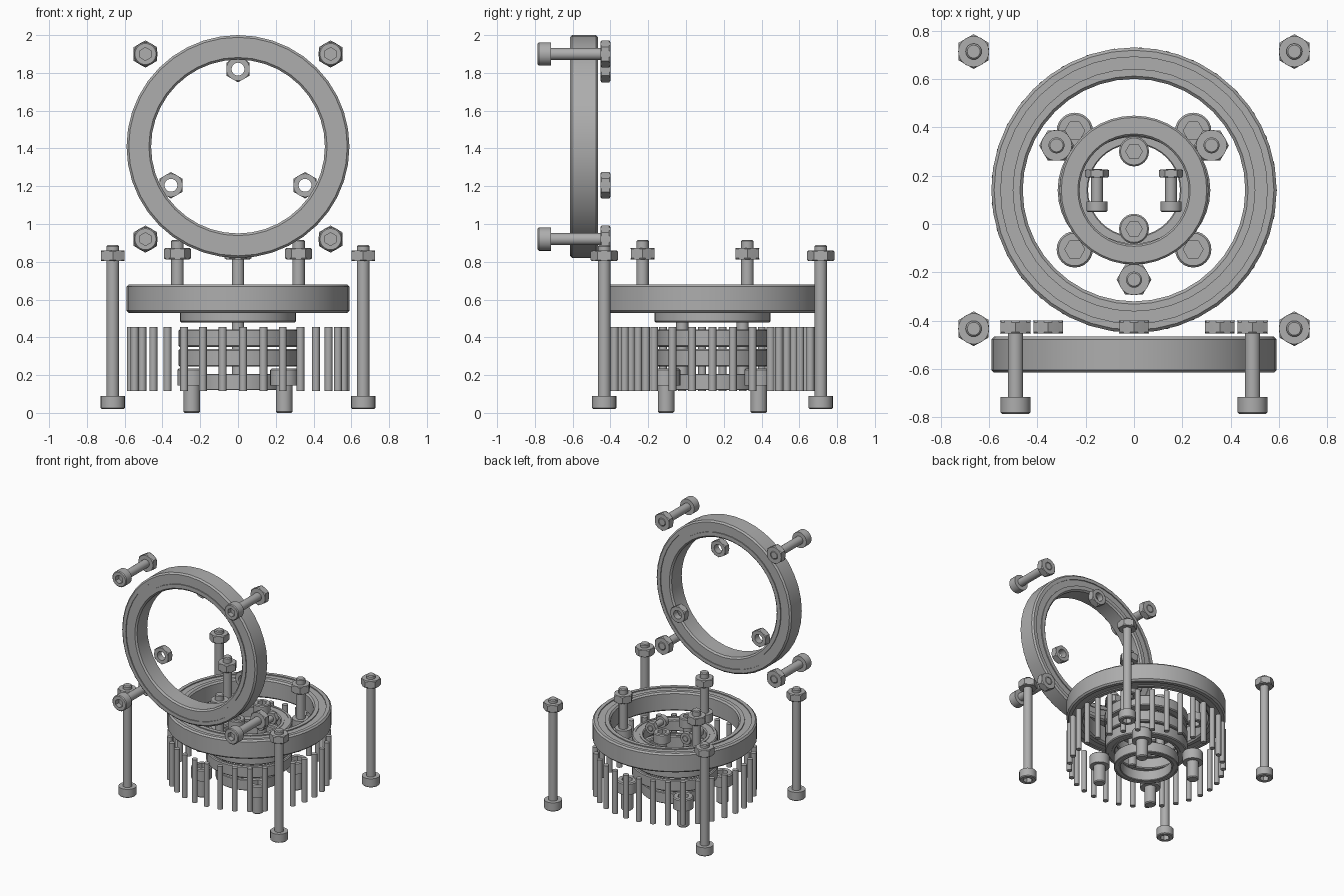
import bpy, bmesh, math
from mathutils import Matrix, Vector

cube = bpy.data.objects.get("Cube")
if cube:
    bpy.data.objects.remove(cube, do_unlink=True)

steel = bpy.data.materials.new("grey_steel")
steel.use_nodes = True
GREY = (0.42, 0.42, 0.42, 1)
steel.diffuse_color = GREY
steel.node_tree.nodes["Principled BSDF"].inputs["Base Color"].default_value = GREY

UP, DOWN, BACK = 0, math.pi, -math.pi / 2   # tilt about x of the part axis
CY = 0.14                                   # y of the gearbox axis
TURN = 2 * math.pi / 3


def lathe(name, profile, loc, tilt=UP, segs=24, spin=0, scale=(1, 1), closed=True):
    """Spin (radius, height[, hex]) points; hex points follow a hexagon."""
    bm = bmesh.new()
    rings = []
    for point in profile:
        ring = []
        for i in range(segs):
            a = 2 * math.pi * i / segs
            r = point[0]
            if len(point) > 2:
                sixth = math.pi / 3
                r *= math.cos(sixth / 2) / math.cos(a % sixth - sixth / 2)
            ring.append(bm.verts.new((r * math.cos(a + spin) * scale[0],
                                      r * math.sin(a + spin) * scale[1], point[1])))
        rings.append(ring)
    pairs = list(zip(rings, rings[1:]))
    if closed:
        pairs.append((rings[-1], rings[0]))
    for low, high in pairs:
        for i in range(segs):
            j = (i + 1) % segs
            bm.faces.new((low[i], low[j], high[j], high[i]))
    bmesh.ops.remove_doubles(bm, verts=bm.verts, dist=1e-5)
    bmesh.ops.recalc_face_normals(bm, faces=bm.faces)
    mesh = bpy.data.meshes.new(name)
    bm.to_mesh(mesh)
    bm.free()
    mesh.materials.append(steel)
    obj = bpy.data.objects.new(name, mesh)
    obj.matrix_world = Matrix.Translation(Vector(loc)) @ Matrix.Rotation(tilt, 4, 'X')
    bpy.context.collection.objects.link(obj)
    return obj


def bearing(name, inner, outer, width, loc, tilt=UP, segs=40, scale=(1, 1)):
    """Two races with a shallow recessed shield on each face."""
    w = outer - inner
    c, d = w * 0.09, width * 0.05
    a, b = inner + w * 0.32, outer - w * 0.3
    half = [(inner, c), (inner + c, 0), (a, 0), (a, d), (b, d), (b, 0),
            (outer - c, 0), (outer, c)]
    profile = half + [(r, width - z) for r, z in reversed(half)]
    return lathe(name, profile, loc, tilt, segs, scale=scale)


def bolt(name, loc, tilt, length, shaft, head, height, spin=0):
    """Socket head bolt running from its head end to its tip."""
    c, s = head * 0.1, head * 0.55
    lathe(name, [(0, height * 0.55), (s, height * 0.55, 1), (s, 0, 1), (head - c, 0),
                 (head, c), (head, height), (shaft, height), (shaft, length - c),
                 (shaft - c, length), (0, length)], loc, tilt, spin=spin, closed=False)


def nut(name, loc, tilt, radius, hole, height, spin=0):
    flat, c = radius * 0.88, radius * 0.09
    lathe(name, [(hole, 0), (flat, 0), (radius, c, 1), (radius, height - c, 1),
                 (flat, height), (hole, height)], loc, tilt, spin=spin)


# Large bearings, one upright and one lying flat
bearing("upright_bearing", 0.46, 0.59, 0.15, (0, -0.615, 1.41), BACK)
bearing("output_bearing", 0.46, 0.59, 0.15, (0, CY, 0.53))

# Central bearings; the middle pair is squeezed to an oval
bearing("top_bearing", 0.225, 0.308, 0.09, (0, CY, 0.478))
for n, z in enumerate((0.245, 0.35)):
    bearing(f"oval_bearing_{n}", 0.232, 0.308, 0.092, (0, CY, z), scale=(1.025, 0.95))
bearing("lower_bearing", 0.19, 0.24, 0.087, (0, CY, 0.12))

# Ring of gear pins
PINS = 33
for n in range(PINS):
    a = 2 * math.pi * n / PINS
    lathe(f"gear_pin_{n}", [(0, 0), (0.021, 0), (0.021, 0.34), (0, 0.34)],
          (0.57 * math.cos(a), CY + 0.57 * math.sin(a), 0.115), segs=12, closed=False)

for sx in (-1, 1):
    for sy in (-1, 1):
        # Long corner bolts
        x, y = sx * 0.663, CY + sy * 0.573
        bolt("corner_bolt", (x, y, 0.02), UP, 0.868, 0.033, 0.064, 0.07)
        nut("corner_nut", (x, y, 0.803), UP, 0.072, 0.033, 0.058, math.pi / 2)
        # Bolts around the upright bearing
        x, z = sx * 0.49, 1.41 + sy * 0.49
        bolt("upright_bolt", (x, -0.785, z), BACK, 0.385, 0.032, 0.062, 0.07, math.pi / 2)
        nut("upright_nut", (x, -0.453, z), BACK, 0.072, 0.032, 0.053, math.pi / 2)
        # Short bolts under the gearbox
        bolt("base_bolt", (sx * 0.245, CY + sy * 0.245, 0.235), DOWN,
             0.235, 0.044, 0.075, 0.09)
    # Clamp bolts lying inside the hub
    bolt("clamp_bolt", (sx * 0.153, 0.05, 0.6), BACK, 0.178, 0.024, 0.043, 0.044)
    nut("clamp_nut", (sx * 0.153, 0.192, 0.6), BACK, 0.05, 0.024, 0.034)
    # Upright hub bolts
    bolt("hub_bolt", (0, CY + sx * 0.16, 0.645), DOWN, 0.445, 0.032, 0.062, 0.075)

for n in range(3):
    # Output bolts with their nuts
    a = TURN * n - math.pi / 2
    x, y = 0.37 * math.cos(a), CY + 0.37 * math.sin(a)
    bolt("output_bolt", (x, y, 0.53), UP, 0.385, 0.033, 0.062, 0.07)
    nut("output_nut", (x, y, 0.813), UP, 0.072, 0.033, 0.06)
    # Loose nuts at the inner edge of the upright bearing
    a += math.pi
    nut("loose_nut", (0.41 * math.cos(a), -0.453, 1.41 + 0.41 * math.sin(a)),
        BACK, 0.07, 0.034, 0.053, math.pi / 2)

# Smooth the curved sides, keep the edges crisp
parts = [o for o in bpy.context.collection.objects
         if o.type == 'MESH' and steel.name in o.data.materials]
for o in bpy.context.selected_objects:
    o.select_set(False)
for o in parts:
    o.select_set(True)
bpy.context.view_layer.objects.active = parts[0]
bpy.ops.object.shade_smooth_by_angle(angle=math.radians(30))
